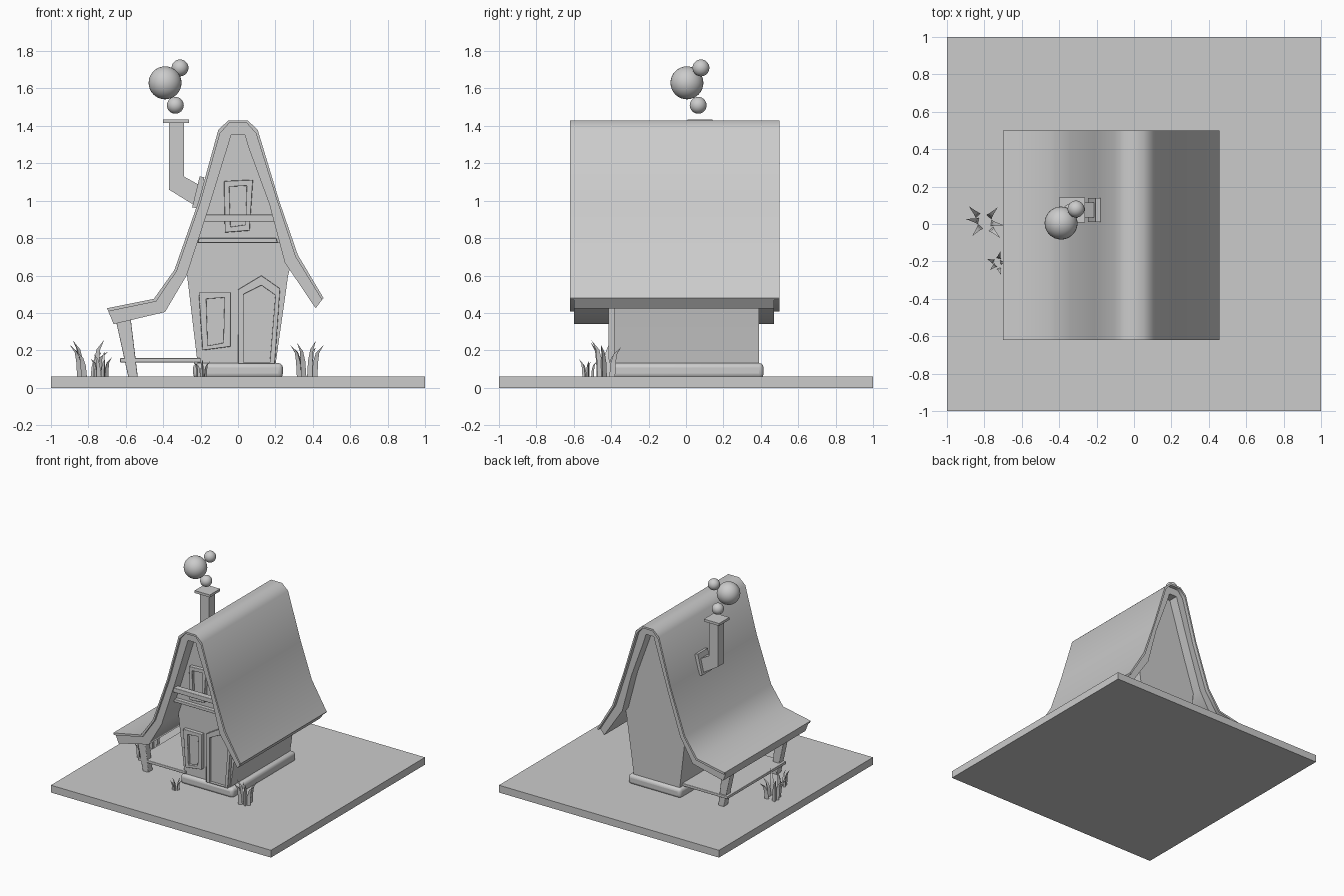
import bpy, bmesh, math, random
from mathutils import Vector

if "Cube" in bpy.data.objects:
    bpy.data.objects.remove(bpy.data.objects["Cube"])

random.seed(4)
GROUND = 0.06


def finish(name, bm, bevel=0):
    bmesh.ops.recalc_face_normals(bm, faces=bm.faces)
    me = bpy.data.meshes.new(name)
    bm.to_mesh(me)
    bm.free()
    ob = bpy.data.objects.new(name, me)
    bpy.context.collection.objects.link(ob)
    if bevel:
        m = ob.modifiers.new("soft_edges", 'BEVEL')
        m.width, m.segments = bevel, 3
    return ob


def prism(name, pts, y0, y1, bevel=0):
    """Extrude an (x, z) outline from y0 to y1."""
    bm = bmesh.new()
    a = [bm.verts.new((x, y0, z)) for x, z in pts]
    b = [bm.verts.new((x, y1, z)) for x, z in pts]
    bm.faces.new(a)
    bm.faces.new(b[::-1])
    for i in range(len(pts)):
        j = (i + 1) % len(pts)
        bm.faces.new((a[i], b[i], b[j], a[j]))
    return finish(name, bm, bevel)


def band(name, outer, inner, y0, y1, closed=False, bevel=0):
    """Strip between two matching (x, z) outlines, extruded along y."""
    bm = bmesh.new()
    rows = [[bm.verts.new((x, y, z)) for x, z in pts]
            for pts, y in ((outer, y0), (outer, y1), (inner, y1), (inner, y0))]
    n = len(outer)
    for i in range(n if closed else n - 1):
        j = (i + 1) % n
        for k in range(4):
            r, s = rows[k], rows[(k + 1) % 4]
            bm.faces.new((r[i], r[j], s[j], s[i]))
    if not closed:
        bm.faces.new([r[0] for r in rows])
        bm.faces.new([r[-1] for r in rows])
    return finish(name, bm, bevel)


def box(name, x0, x1, y0, y1, z0, z1, bevel=0):
    return prism(name, [(x0, z0), (x1, z0), (x1, z1), (x0, z1)], y0, y1, bevel)


def opening(name, outer, inner, y_wall):
    """Raised frame with a pane set back inside it."""
    band(name + "_frame", outer, inner, y_wall - 0.03, y_wall + 0.02, True, 0.004)
    prism(name + "_pane", inner, y_wall - 0.006, y_wall + 0.02)


def sphere(name, loc, r):
    bm = bmesh.new()
    bmesh.ops.create_uvsphere(bm, u_segments=32, v_segments=16, radius=r)
    bmesh.ops.translate(bm, verts=bm.verts, vec=loc)
    finish(name, bm)


def grass(name, cx, cy, spread, height, count):
    """Clump of three-sided blades that lean outwards."""
    bm = bmesh.new()
    for i in range(count):
        t = 2 * math.pi * i / count + random.uniform(-.3, .3)
        d = Vector((math.cos(t), math.sin(t), 0))
        h = height * random.uniform(.6, 1)
        w = 0.09 * height
        root = Vector((cx, cy, GROUND)) + d * spread * random.uniform(.3, .6)
        rings = []
        for f, lean, wide in ((0, 0, 1), (.45, .1, .9), (.75, .3, .6)):
            c = root + d * lean * spread * .6 + Vector((0, 0, f * h))
            rings.append([bm.verts.new(c + Vector((math.cos(t + a), math.sin(t + a), 0)) * w * wide)
                          for a in (0, 2.094, 4.189)])
        tip = bm.verts.new(root + d * spread * .55 + Vector((0, 0, h)))
        bm.faces.new(rings[0])
        for k in range(3):
            m = (k + 1) % 3
            for p, q in zip(rings, rings[1:]):
                bm.faces.new((p[k], p[m], q[m], q[k]))
            bm.faces.new((rings[2][k], rings[2][m], tip))
    finish(name, bm)


# Ground slab and stone footing
box("ground_slab", -1, 1, -1, 1, 0, GROUND)
box("footing", -.24, .24, -.41, .415, GROUND - .01, .132, .025)

# House walls and overhanging attic gable
peak = [(.19, .98), (.085, 1.3), (.03, 1.39), (-.03, 1.39), (-.085, 1.3), (-.19, .98)]
prism("walls", [(-.215, .12), (.2, .12), (.268, .6), (.28, .65)] + peak + [(-.285, .65), (-.272, .6)], -.385, .39)
prism("attic_gable", [(-.225, .775), (.225, .775)] + peak, -.5, -.36)
prism("gable_sill", [(-.215, .775), (.212, .775), (.205, .80), (-.208, .80)], -.53, -.48, .004)
prism("gable_beam", [(-.19, .888), (.195, .888), (.185, .925), (-.178, .925)], -.59, -.54, .004)

# Roof: thin cover over a thick under-layer
outer = [(-.70, .425), (-.45, .475), (-.34, .63), (-.21, 1.0), (-.105, 1.38), (-.05, 1.43),
         (.05, 1.43), (.105, 1.38), (.22, 1.0), (.32, .71), (.457, .48)]
inner = [(-.665, .34), (-.39, .405), (-.275, .60), (-.16, .95), (-.058, 1.28), (-.035, 1.355),
         (.035, 1.355), (.058, 1.28), (.168, .98), (.25, .67), (.415, .425)]
seam = [(a + (c - a) * .2, b + (d - b) * .2) for (a, b), (c, d) in zip(outer, inner)]
band("roof_cover", outer, seam, -.62, .50)
band("roof_underlayer", seam, inner, -.60, .47)

# Windows and door
opening("lower_window", [(-.21, .51), (-.04, .51), (-.04, .22), (-.19, .20)],
        [(-.17, .475), (-.072, .482), (-.078, .24), (-.162, .225)], -.385)
opening("attic_window", [(-.075, 1.105), (.08, 1.112), (.062, .84), (-.07, .83)],
        [(-.047, 1.075), (.047, 1.08), (.04, .872), (-.04, .86)], -.5)
opening("door", [(0, .13), (0, .525), (.125, .6), (.225, .53), (.197, .13)],
        [(.03, .135), (.03, .5), (.125, .548), (.2, .495), (.17, .135)], -.385)

# Side porch with leaning posts
box("porch_deck", -.63, -.2, -.40, .36, .135, .158, .004)
for label, y in (("front", -.37), ("back", .32)):
    prism(f"porch_post_{label}", [(-.585, .05), (-.535, .05), (-.575, .38), (-.655, .37)], y - .03, y + .03, .006)

# Crooked chimney
prism("chimney_pipe", [(-.37, 1.42), (-.37, 1.06), (-.2, .955), (-.2, 1.08), (-.29, 1.13), (-.29, 1.42)], .035, .115)
prism("chimney_collar", [(-.18, 1.125), (-.205, 1.13), (-.245, .965), (-.2, .955)], .01, .14)
box("chimney_cap", -.40, -.262, .008, .142, 1.415, 1.435)

# Smoke puffs
sphere("smoke_large", (-.39, .005, 1.63), .088)
sphere("smoke_top", (-.31, .08, 1.71), .045)
sphere("smoke_low", (-.335, .065, 1.51), .045)

# Grass clumps
grass("grass_left", -.80, .01, .11, .21, 6)
grass("grass_left_small", -.73, -.21, .06, .15, 5)
grass("grass_door", -.195, -.53, .05, .1, 5)
grass("grass_right", .37, -.43, .1, .2, 6)

# Smooth shading with sharp edges kept
bpy.ops.object.select_all(action='SELECT')
bpy.context.view_layer.objects.active = bpy.data.objects["walls"]
bpy.ops.object.shade_smooth_by_angle(angle=math.radians(50))
